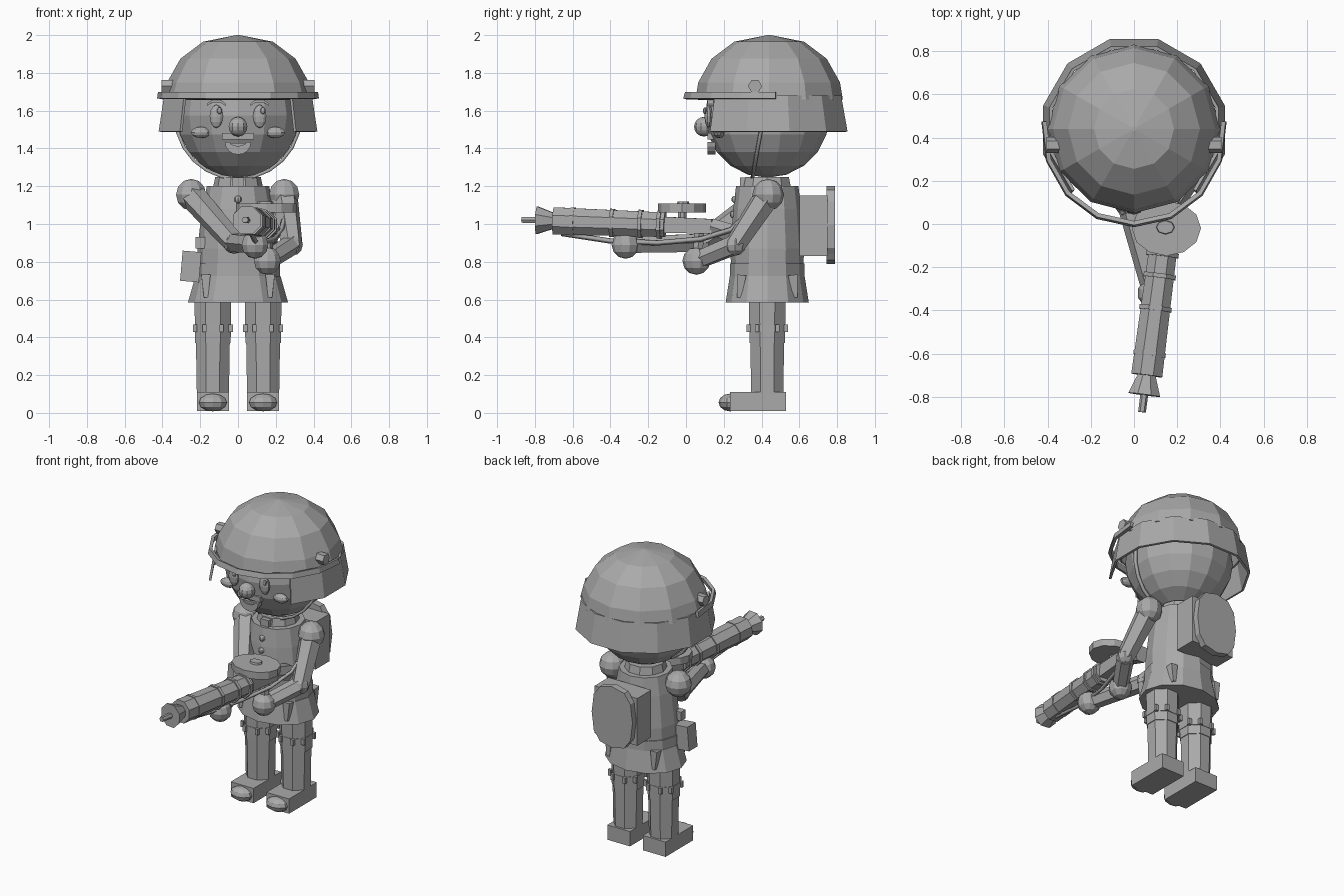
import bpy, bmesh, math
from mathutils import Vector, Matrix

if "Cube" in bpy.data.objects:
    bpy.data.objects.remove(bpy.data.objects["Cube"])

CY = 0.43  # body axis in y

GREY = bpy.data.materials.new("plain_grey")
GREY.diffuse_color = (0.4, 0.4, 0.4, 1)
GREY.use_nodes = True
GREY.node_tree.nodes["Principled BSDF"].inputs["Base Color"].default_value = GREY.diffuse_color


def finish(name, bm):
    bmesh.ops.recalc_face_normals(bm, faces=bm.faces[:])
    me = bpy.data.meshes.new(name)
    bm.to_mesh(me)
    bm.free()
    ob = bpy.data.objects.new(name, me)
    bpy.context.collection.objects.link(ob)
    me.materials.append(GREY)
    return ob


def box(name, c, size, rot_y=0):
    bm = bmesh.new()
    bmesh.ops.create_cube(bm, size=1)
    bm.transform(Matrix.Translation(c) @ Matrix.Rotation(rot_y, 4, 'Y') @ Matrix.Diagonal((*size, 1)))
    return finish(name, bm)


def ball(name, c, r, seg=10, rings=6):
    r = r if isinstance(r, tuple) else (r, r, r)
    bm = bmesh.new()
    bmesh.ops.create_uvsphere(bm, u_segments=seg, v_segments=rings, radius=1)
    bm.transform(Matrix.Translation(c) @ Matrix.Diagonal((*r, 1)))
    return finish(name, bm)


def rod(name, a, b, r1, r2, sides=8):
    a, b = Vector(a), Vector(b)
    bm = bmesh.new()
    bmesh.ops.create_cone(bm, cap_ends=True, segments=sides, radius1=r1, radius2=r2, depth=(b - a).length)
    q = (b - a).to_track_quat('Z', 'Y').to_matrix().to_4x4()
    bm.transform(Matrix.Translation((a + b) / 2) @ q @ Matrix.Rotation(math.pi / sides, 4, 'Z'))
    return finish(name, bm)


def lathe(name, prof, c, n=12, arc=None, thick=0, phase=0):
    """Stack of elliptical rings (rx, ry, z); arc in degrees leaves it open."""
    bm = bmesh.new()
    a0, a1 = arc or (0, 360)
    count = n + 1 if arc else n
    rows = []
    for rx, ry, z in prof:
        angs = [math.radians(a0 + (a1 - a0) * i / n + phase) for i in range(count)]
        rows.append([bm.verts.new((c[0] + rx * math.cos(t), c[1] + ry * math.sin(t), z)) for t in angs])
    for lo, hi in zip(rows, rows[1:]):
        for i in range(n):
            j = (i + 1) % count
            bm.faces.new((lo[i], lo[j], hi[j], hi[i]))
    if not arc and not thick:
        bm.faces.new(rows[0])
    if not arc:
        bm.faces.new(rows[-1])
    ob = finish(name, bm)
    if thick:
        mod = ob.modifiers.new("thickness", 'SOLIDIFY')
        mod.thickness = thick
    return ob


def plate(name, pts, y, depth):
    """Flat outline in x/z given a depth in y."""
    bm = bmesh.new()
    f = bm.faces.new([bm.verts.new((x, y, z)) for x, z in pts])
    out = bmesh.ops.extrude_face_region(bm, geom=[f])
    bmesh.ops.translate(bm, vec=(0, depth, 0), verts=[v for v in out["geom"] if isinstance(v, bmesh.types.BMVert)])
    return finish(name, bm)


def tube(name, pts, r):
    cu = bpy.data.curves.new(name, 'CURVE')
    cu.dimensions = '3D'
    cu.bevel_depth, cu.bevel_resolution = r, 0
    sp = cu.splines.new('POLY')
    sp.points.add(len(pts) - 1)
    for p, co in zip(sp.points, pts):
        p.co = (*co, 1)
    cu.materials.append(GREY)
    ob = bpy.data.objects.new(name, cu)
    bpy.context.collection.objects.link(ob)
    return ob


def arc_pts(cx, cz, rx, rz, a0, a1, n):
    return [(cx + rx * math.cos(math.radians(a0 + (a1 - a0) * i / n)),
             cz + rz * math.sin(math.radians(a0 + (a1 - a0) * i / n))) for i in range(n + 1)]


# Head and face
ball("head", (0, CY, 1.575), 0.33, 14, 10)
ball("nose", (0, 0.095, 1.515), 0.052, 10, 8)
plate("mouth", arc_pts(0, 1.435, 0.07, 0.068, 180, 360, 8) + arc_pts(0, 1.435, 0.045, 0.022, 360, 180, 6), 0.115, 0.04)
plate("teeth", arc_pts(0, 1.43, 0.045, 0.035, 180, 360, 6), 0.125, 0.03)
box("moustache", (0, 0.13, 1.465), (0.17, 0.03, 0.035))
for s in (-1, 1):
    ball("eye", (s * 0.115, 0.12, 1.57), (0.037, 0.022, 0.062))
    ball("pupil", (s * 0.115 + 0.017, 0.1, 1.6), (0.014, 0.01, 0.018), 8, 6)
    ball("cheek", (s * 0.197, 0.175, 1.485), (0.055, 0.03, 0.03))
    plate("eyebrow", arc_pts(s * 0.115, 1.605, 0.06, 0.055, 35, 145, 5)
          + arc_pts(s * 0.115, 1.60, 0.058, 0.045, 145, 35, 5), 0.115, 0.03)

# Helmet: dome, neck guard, front brim strip, bolts, chin strap
lathe("helmet_dome", [(0.40, 0.39, 1.66), (0.375, 0.375, 1.75), (0.305, 0.305, 1.875), (0.185, 0.185, 1.965), (0.01, 0.01, 2.0)],
      (0, CY + 0.01), 12, thick=0.015)
lathe("neck_guard", [(0.435, 0.435, 1.49), (0.405, 0.40, 1.68)], (0, 0.435), 9, (-45, 225), 0.015)
lathe("front_brim", [(0.43, 0.45, 1.665), (0.425, 0.44, 1.70)], (0, 0.435), 8, (175, 365), 0.02)
for s in (-1, 1):
    rod("helmet_bolt", (s * 0.34, 0.365, 1.73), (s * 0.405, 0.365, 1.73), 0.037, 0.037, 6)
tube("chin_strap", [(0.33 * math.cos(math.radians(a)), 0.41 + 0.06 * math.sin(math.radians(a)),
                     1.57 + 0.33 * math.sin(math.radians(a))) for a in range(180, 361, 15)], 0.012)

# Torso, collar, belt, skirt
lathe("torso", [(0.215, 0.19, 0.72), (0.215, 0.195, 0.87), (0.19, 0.18, 1.08), (0.165, 0.165, 1.2)], (0, CY), 12, phase=math.pi / 12)
lathe("collar", [(0.135, 0.135, 1.18), (0.12, 0.12, 1.25)], (0, CY), 10)
box("collar_clasp", (0, CY - 0.13, 1.215), (0.06, 0.03, 0.06))
lathe("belt", [(0.222, 0.198, 0.725), (0.222, 0.198, 0.79)], (0, CY), 12, phase=math.pi / 12)
lathe("coat_skirt", [(0.265, 0.22, 0.585), (0.225, 0.198, 0.725)], (0, CY), 12, phase=math.pi / 12)
for z in (0.96, 1.05, 1.13):
    ball("coat_button", (0, CY - 0.187 + (z - 0.96) * 0.1, z), 0.02, 8, 6)
for sx in (-1, 1):
    for sy in (-1, 1):
        rod("skirt_pleat", (sx * 0.17, CY + sy * 0.15, 0.61), (sx * 0.17, CY + sy * 0.135, 0.73), 0.015, 0.035, 4)

# Pouches and backpack
box("belt_pouch", (-0.25, 0.36, 0.775), (0.1, 0.09, 0.16), math.radians(5))
box("small_pouch", (-0.2, 0.35, 0.9), (0.05, 0.05, 0.06))
box("backpack", (0, 0.675, 0.99), (0.32, 0.15, 0.32))
outline = []
for i in range(24):
    t = math.radians(15 * i)
    k = 1 + 0.02 * (-1) ** i
    px, pz = [math.copysign(abs(f(t)) ** 0.75, f(t)) for f in (math.cos, math.sin)]
    outline.append((0.15 * k * px, 0.995 + 0.203 * k * pz))
plate("bedroll", outline, 0.745, 0.045)

# Legs and boots
for s in (-1, 1):
    x = s * 0.133
    rod("thigh", (x, CY, 0.37), (x, CY, 0.6), 0.102, 0.105)
    rod("shin", (x, CY, 0.1), (x, CY, 0.38), 0.092, 0.097)
    rod("knee_band", (x, CY, 0.43), (x, CY, 0.465), 0.106, 0.106)
    for dx in (-0.095, -0.045, 0.045, 0.095):
        for dy in (-1, 1):
            box("band_stud", (x + dx, CY + dy * (0.14 - abs(dx) * 0.9), 0.447), (0.022, 0.02, 0.04))
    box("boot", (x, 0.382, 0.06), (0.17, 0.296, 0.1))
    ball("boot_toe", (x, 0.235, 0.055), (0.078, 0.063, 0.047))

# Arms: (shoulder, elbow, hand)
for sh, el, ha in (((0.245, 0.435, 1.155), (0.285, 0.26, 0.89), (0.155, 0.055, 0.805)),
                   ((-0.248, 0.435, 1.155), (-0.02, 0.08, 0.9), (0.09, -0.32, 0.89))):
    ball("shoulder", sh, 0.084)
    rod("upper_arm", sh, el, 0.072, 0.058, 6)
    ball("elbow", el, 0.058, 8, 6)
    rod("forearm", el, ha, 0.055, 0.05, 6)
    ball("hand", ha, 0.074)


# Machine gun along a slightly slanted axis
def g(y):
    return (0.15 + 0.13 * y, y, 0.992 - 0.035 * y)


rod("barrel_jacket", g(-0.70), g(-0.11), 0.078, 0.07)
for y in (-0.6, -0.39, -0.24, -0.14):
    rod("jacket_ring", g(y - 0.01), g(y + 0.01), 0.081, 0.081)
rod("muzzle_flare", g(-0.79), g(-0.70), 0.08, 0.045)
rod("muzzle_rod", g(-0.87), g(-0.78), 0.018, 0.018, 6)
rod("receiver", g(-0.12), g(0.14), 0.06, 0.055, 4)
rod("stock", g(0.13), (0.17, 0.28, 0.94), 0.05, 0.055, 6)
rod("grip", (0.155, 0.07, 0.97), (0.155, 0.06, 0.8), 0.03, 0.03, 6)
lathe("drum_magazine", [(0.16, 0.127, 1.06), (0.16, 0.127, 1.108)], (0.15, -0.02), 12)
lathe("drum_cap", [(0.045, 0.035, 1.1), (0.04, 0.03, 1.12)], (0.145, -0.015), 8)
rod("drum_neck", (0.15, -0.02, 1.0), (0.15, -0.02, 1.07), 0.025, 0.025)

# Gun sling
tube("sling", [(0.07, -0.66, 0.95), (0.09, -0.4, 0.91), (0.13, -0.15, 0.9), (0.19, 0.08, 0.92), (0.23, 0.24, 0.97), (0.25, 0.32, 1.05)], 0.014)
